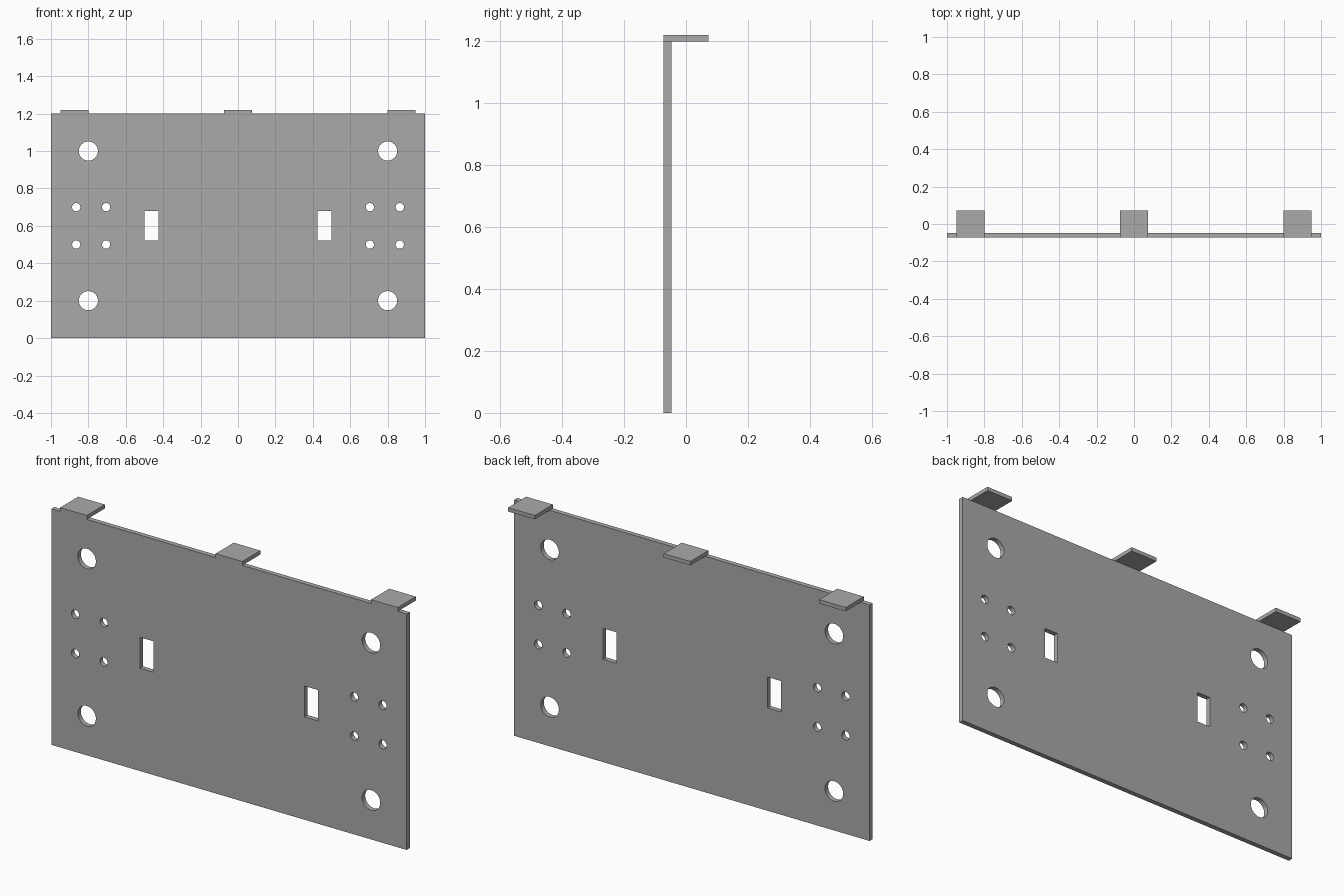
import bpy, math

if "Cube" in bpy.data.objects:
    bpy.data.objects.remove(bpy.data.objects["Cube"])

grey = bpy.data.materials.new("plain grey")
grey.diffuse_color = (0.40, 0.40, 0.40, 1)
grey.use_nodes = True
grey.node_tree.nodes["Principled BSDF"].inputs["Base Color"].default_value = grey.diffuse_color

Y0, Y1 = -0.0725, -0.0475   # front and back of the plate
YMID = (Y0 + Y1) / 2


def box(name, x0, x1, y0, y1, z0, z1):
    bpy.ops.mesh.primitive_cube_add(
        size=1, location=((x0 + x1) / 2, (y0 + y1) / 2, (z0 + z1) / 2))
    ob = bpy.context.object
    ob.name = name
    ob.scale = (x1 - x0, y1 - y0, z1 - z0)
    bpy.ops.object.transform_apply(location=True, rotation=True, scale=True)
    ob.data.materials.append(grey)
    return ob


def drill(name, x, z, r):
    bpy.ops.mesh.primitive_cylinder_add(
        vertices=48, radius=r, depth=0.1, location=(x, YMID, z),
        rotation=(math.pi / 2, 0, 0))
    ob = bpy.context.object
    ob.name = name
    ob.data.materials.append(grey)
    return ob


# Upright plate
plate = box("panel", -1, 1, Y0, Y1, 0, 1.2)

# Cutters for mounting holes, screw holes and slots, mirrored left and right
cutters = []
for s in (-1, 1):
    for z in (0.2, 1.0):
        cutters.append(drill("mounting_hole_cutter", s * 0.8, z, 0.051))
    for x in (0.705, 0.865):
        for z in (0.5, 0.7):
            cutters.append(drill("screw_hole_cutter", s * x, z, 0.022))
    xa, xb = sorted((s * 0.425, s * 0.5))
    cutters.append(box("slot_cutter", xa, xb, YMID - 0.05, YMID + 0.05, 0.523, 0.68))

for c in cutters:
    m = plate.modifiers.new("cut", 'BOOLEAN')
    m.operation = 'DIFFERENCE'
    m.solver = 'EXACT'
    m.object = c
bpy.ops.object.select_all(action='DESELECT')
plate.select_set(True)
bpy.context.view_layer.objects.active = plate
for m in list(plate.modifiers):
    bpy.ops.object.modifier_apply(modifier=m.name)
for c in cutters:
    bpy.data.objects.remove(c, do_unlink=True)
bpy.ops.object.shade_smooth_by_angle(angle=math.radians(30))

# Tabs resting on the top edge, reaching backwards
for name, x in (("left_tab", -0.875), ("middle_tab", 0), ("right_tab", 0.875)):
    box(name, x - 0.075, x + 0.075, Y0, 0.0725, 1.2, 1.22)
